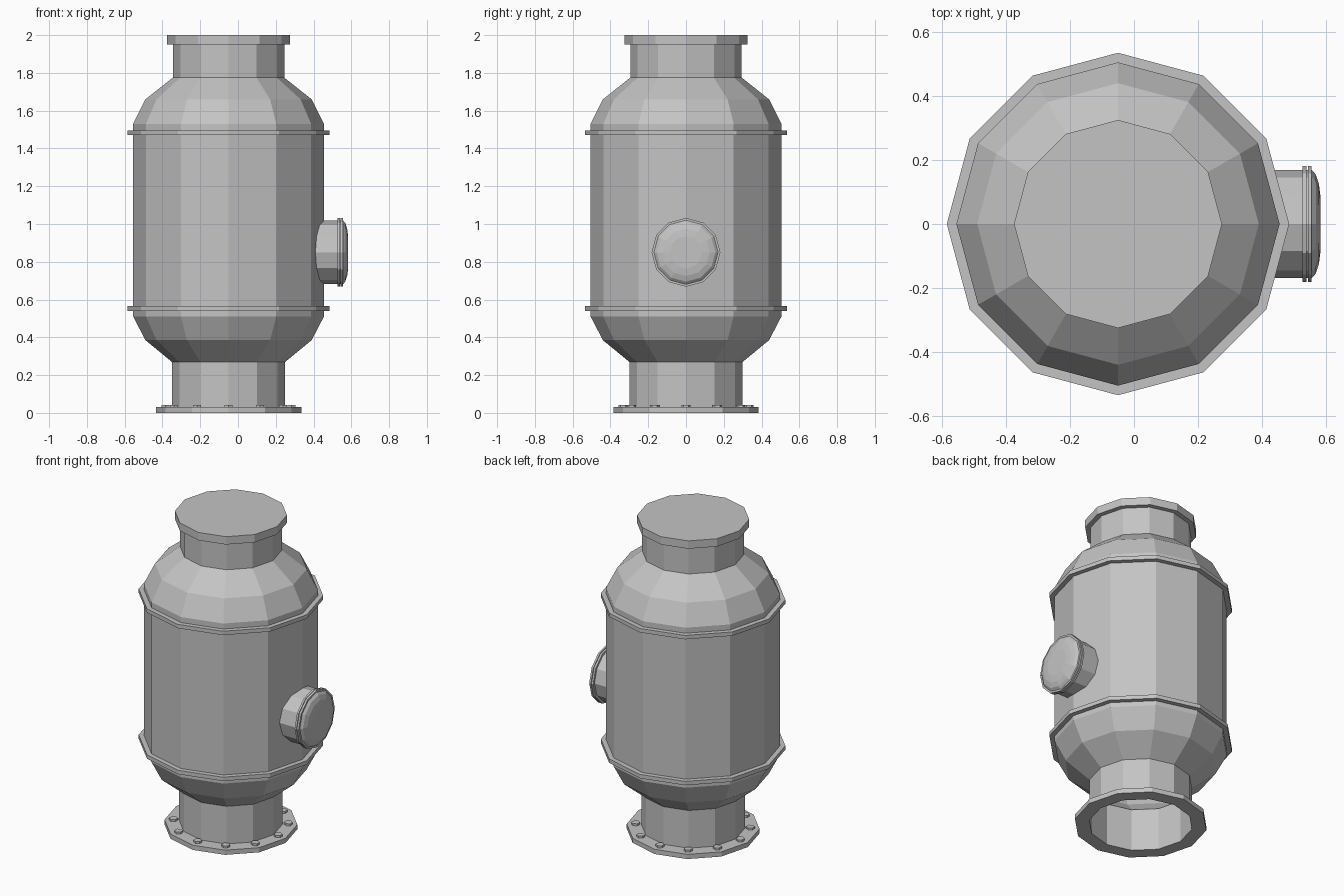
import bpy, bmesh
from math import pi, sin, cos
from mathutils import Matrix

cube = bpy.data.objects.get("Cube")
if cube:
    bpy.data.objects.remove(cube, do_unlink=True)

steel = bpy.data.materials.new("grey_steel")
steel.use_nodes = True
GREY = (0.55, 0.55, 0.55, 1)
steel.diffuse_color = GREY
steel.node_tree.nodes["Principled BSDF"].inputs["Base Color"].default_value = GREY

SIDES = 12
AXIS_X = -0.05
UPRIGHT = Matrix.Translation((AXIS_X, 0, 0))


def finish(name, bm, matrix):
    bm.transform(matrix)
    mesh = bpy.data.meshes.new(name)
    bm.to_mesh(mesh)
    bm.free()
    mesh.materials.append(steel)
    obj = bpy.data.objects.new(name, mesh)
    bpy.context.collection.objects.link(obj)
    return obj


def lathe(name, profile, matrix=UPRIGHT, closed=False):
    """Spin (radius, height) points, listed bottom to top outside, about local z."""
    bm = bmesh.new()
    rings = []
    for r, z in profile:
        if r == 0:
            rings.append([bm.verts.new((0, 0, z))] * SIDES)
        else:
            rings.append([bm.verts.new((r * cos(2 * pi * i / SIDES),
                                        r * sin(2 * pi * i / SIDES), z))
                          for i in range(SIDES)])
    pairs = list(zip(rings, rings[1:]))
    if closed:
        pairs.append((rings[-1], rings[0]))
    for low, high in pairs:
        for i in range(SIDES):
            j = (i + 1) % SIDES
            corners = [low[i], low[j], high[j], high[i]]
            bm.faces.new(list(dict.fromkeys(corners)))
    return finish(name, bm, matrix)


def ring(name, inner, outer, low, high, matrix=UPRIGHT):
    return lathe(name, [(inner, low), (outer, low), (outer, high), (inner, high)],
                 matrix, closed=True)


# Vessel shell, open at the foot
lathe("lower_pipe", [(0.30, 0), (0.30, 0.27)])
lathe("lower_dome", [(0.30, 0.27), (0.44, 0.385), (0.505, 0.51), (0.505, 0.54)])
lathe("tank_wall", [(0.505, 0.54), (0.505, 1.495)])
lathe("upper_dome", [(0.505, 1.495), (0.505, 1.53), (0.44, 1.66), (0.295, 1.775)])
lathe("upper_pipe", [(0.295, 1.775), (0.295, 1.95)])

# Seam rings, foot flange and top lid
ring("lower_seam_ring", 0.505, 0.535, 0.54, 0.565)
ring("upper_seam_ring", 0.505, 0.535, 1.47, 1.495)
ring("foot_flange", 0.30, 0.385, 0, 0.03)
lathe("top_lid", [(0.295, 1.95), (0.325, 1.95), (0.325, 2.0), (0, 2.0)])

# Hexagonal bolts around the foot flange
bolts = bmesh.new()
for i in range(12):
    a = 2 * pi * i / 12
    bmesh.ops.create_cone(bolts, cap_ends=True, segments=6, radius1=0.025,
                          radius2=0.025, depth=0.015,
                          matrix=Matrix.Translation((0.333 * cos(a), 0.333 * sin(a), 0.0355)))
finish("flange_bolts", bolts, UPRIGHT)

# Inspection port on the left side: local z points along +x
SIDEWAYS = Matrix.Translation((0, 0, 0.85)) @ Matrix.Rotation(pi / 2, 4, 'Y')
lathe("port_pipe", [(0.168, 0.40), (0.168, 0.555)], SIDEWAYS)
ring("port_flange", 0.165, 0.182, 0.527, 0.539, SIDEWAYS)
ring("port_cover_rim", 0.165, 0.182, 0.543, 0.555, SIDEWAYS)
lathe("port_cover", [(0.17, 0.555), (0.155, 0.568), (0.125, 0.578), (0.085, 0.583),
                     (0, 0.583)], SIDEWAYS)
